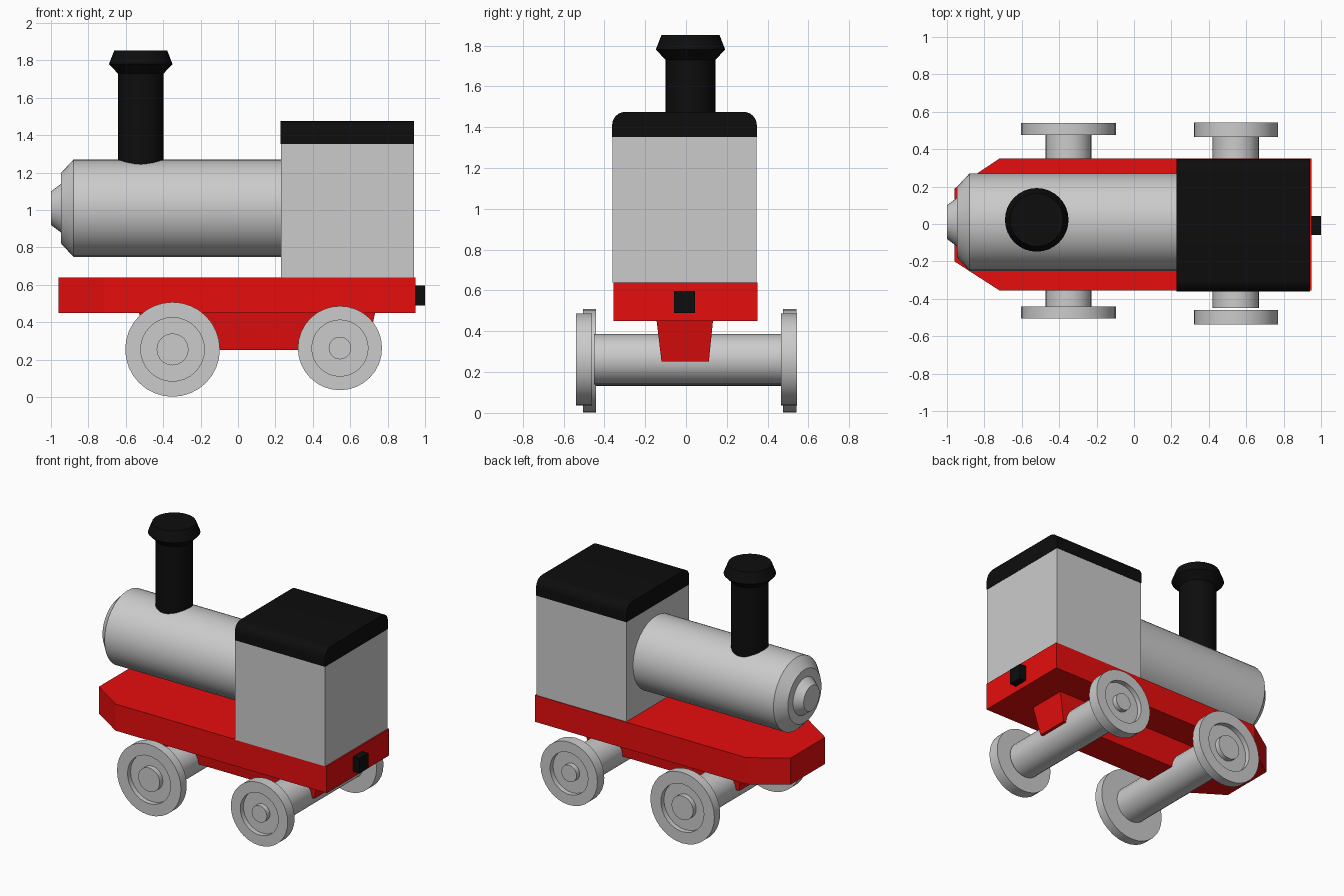
import bpy, bmesh
from math import cos, sin, pi, radians
from mathutils import Vector

if "Cube" in bpy.data.objects:
    bpy.data.objects.remove(bpy.data.objects["Cube"])


def material(name, colour):
    m = bpy.data.materials.new(name)
    m.diffuse_color = (*colour, 1)
    m.use_nodes = True
    m.node_tree.nodes["Principled BSDF"].inputs["Base Color"].default_value = m.diffuse_color
    return m


GREY = material("grey", (0.6, 0.6, 0.6))
RED = material("red", (0.8, 0.004, 0.004))
BLACK = material("black", (0.004, 0.004, 0.004))


def loft(name, rings, mat, smooth=False):
    """Skin a row of equal-length point rings and cap both ends."""
    bm = bmesh.new()
    vs = [[bm.verts.new(p) for p in ring] for ring in rings]
    n = len(vs[0])
    for a, b in zip(vs, vs[1:]):
        for i in range(n):
            j = (i + 1) % n
            bm.faces.new((a[i], a[j], b[j], b[i]))
    bm.faces.new(vs[0][::-1])
    bm.faces.new(vs[-1])
    bmesh.ops.recalc_face_normals(bm, faces=bm.faces)
    me = bpy.data.meshes.new(name)
    bm.to_mesh(me)
    bm.free()
    me.materials.append(mat)
    ob = bpy.data.objects.new(name, me)
    bpy.context.collection.objects.link(ob)
    if smooth:
        bpy.ops.object.select_all(action='DESELECT')
        ob.select_set(True)
        bpy.context.view_layer.objects.active = ob
        bpy.ops.object.shade_smooth_by_angle(angle=radians(25))
    return ob


def lathe(name, origin, axis, profile, mat, sides=32):
    """Turn (radius, distance along axis) pairs around an axis."""
    q = Vector((0, 0, 1)).rotation_difference(Vector(axis))
    o = Vector(origin)
    rings = [[o + q @ Vector((r * cos(2 * pi * i / sides), r * sin(2 * pi * i / sides), t))
              for i in range(sides)] for r, t in profile]
    return loft(name, rings, mat, smooth=True)


def box(name, x, y, z, mat):
    return loft(name, [[(x[0], y[0], h), (x[1], y[0], h), (x[1], y[1], h), (x[0], y[1], h)]
                       for h in z], mat)


# Chassis plate with chamfered nose
plan = [(-0.96, -0.2), (-0.72, -0.355), (0.95, -0.355), (0.95, 0.35), (-0.72, 0.35), (-0.96, 0.19)]
loft("chassis", [[(x, y, z) for x, y in plan] for z in (0.45, 0.64)], RED)

# Tapered keel beneath the chassis
loft("keel", [[(a, c, z), (b, c, z), (b, d, z), (a, d, z)] for a, b, c, d, z in
              ((-0.50, 0.69, -0.12, 0.112, 0.252), (-0.53, 0.735, -0.145, 0.133, 0.46))], RED)

# Rear coupler
box("coupler", (0.94, 1.0), (-0.058, 0.044), (0.49, 0.597), BLACK)

# Cab and roof with rounded long edges
box("cab", (0.23, 0.94), (-0.36, 0.345), (0.64, 1.355), GREY)
r, top = 0.065, 1.475
section = [(-0.362, 1.352), (0.347, 1.352)]
for cy, start in ((0.347 - r, 0), (-0.362 + r, pi / 2)):
    section += [(cy + r * cos(start + k * pi / 12), top - r + r * sin(start + k * pi / 12))
                for k in range(7)]
loft("roof", [[(x, y, z) for y, z in section] for x in (0.228, 0.942)], BLACK, smooth=True)

# Boiler with bevelled end and door
lathe("boiler", (0.25, 0.01, 1.01), (-1, 0, 0),
      [(0.26, 0), (0.26, 1.13), (0.19, 1.195)], GREY)
lathe("boiler_door", (-0.94, 0.01, 1.01), (-1, 0, 0), [(0.135, 0), (0.09, 0.06)], GREY)

# Chimney with flared cap
lathe("chimney", (-0.52, 0.022, 0), (0, 0, 1),
      [(0.122, 1.2), (0.122, 1.73), (0.17, 1.78), (0.142, 1.852)], BLACK)

# Axles and dished wheels: x, z, radius, rim inner radius, hub radius, near/far (inner, outer)
for label, x, z, R, ring, hub, spans in (
        ("front", -0.35, 0.255, 0.253, 0.17, 0.085, ((-0.44, -0.505), (0.475, 0.541))),
        ("rear", 0.545, 0.262, 0.225, 0.15, 0.06, ((-0.46, -0.538), (0.465, 0.543)))):
    lathe(label + "_axle", (x, -0.45, z), (0, 1, 0), [(0.124, 0), (0.124, 0.93)], GREY, 24)
    for side, (inner, outer) in zip(("right", "left"), spans):
        w = abs(outer - inner)
        lathe(f"{label}_{side}_wheel", (x, inner, z), (0, 1 if outer > 0 else -1, 0),
              [(R, 0), (R, w), (ring, w), (ring, w - 0.035), (hub, w - 0.035), (hub, w)], GREY)
